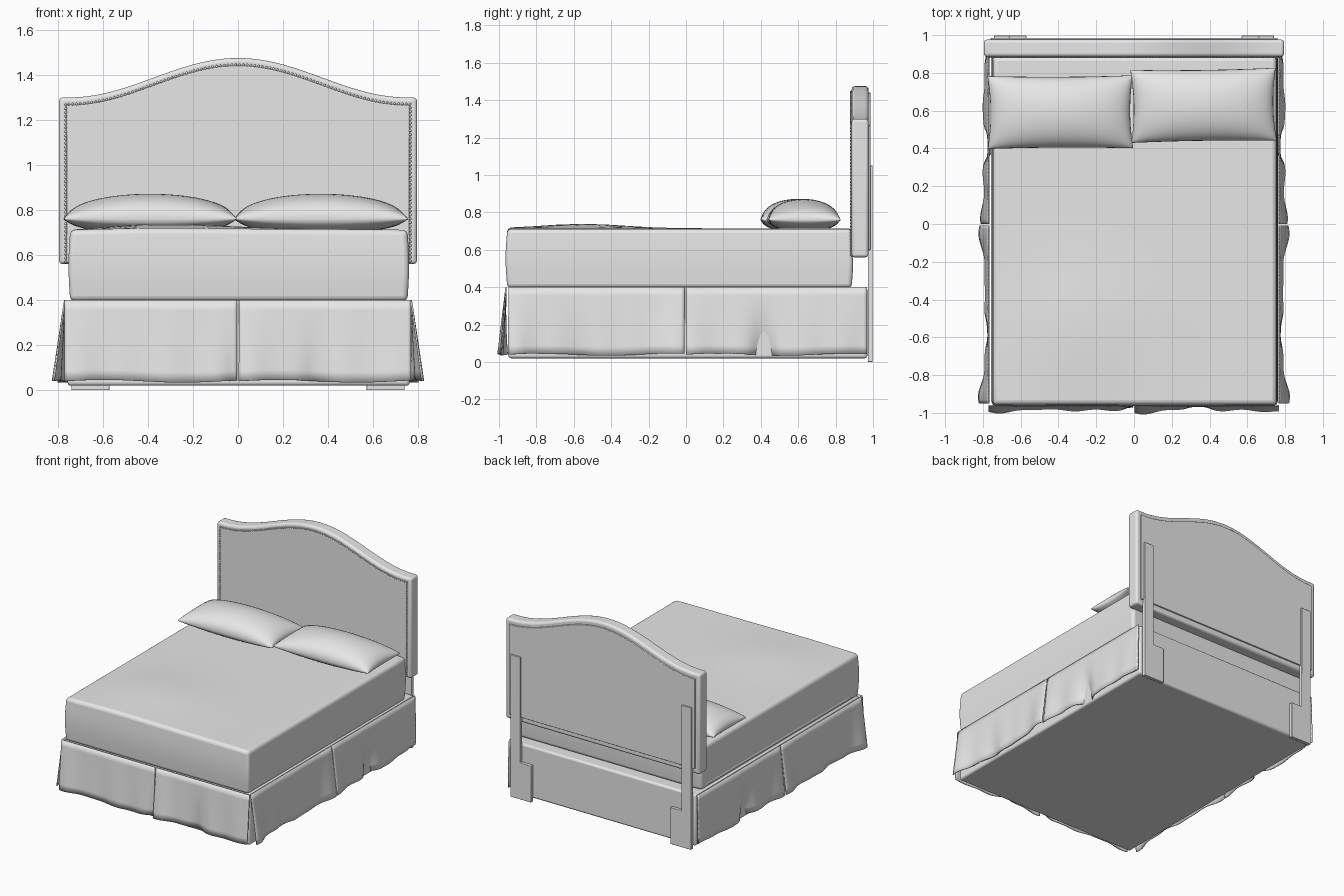
import bpy, bmesh, math
from mathutils import Vector, Matrix

if "Cube" in bpy.data.objects:
    bpy.data.objects.remove(bpy.data.objects["Cube"], do_unlink=True)

grey = bpy.data.materials.new("soft grey")
grey.use_nodes = True
grey.diffuse_color = (0.8, 0.8, 0.8, 1)
grey.node_tree.nodes["Principled BSDF"].inputs["Base Color"].default_value = (0.8, 0.8, 0.8, 1)


def finish(bm, name, bevel=0, segments=3, thickness=0, angle=40):
    bmesh.ops.recalc_face_normals(bm, faces=bm.faces)
    mesh = bpy.data.meshes.new(name)
    bm.to_mesh(mesh)
    bm.free()
    mesh.materials.append(grey)
    ob = bpy.data.objects.new(name, mesh)
    bpy.context.collection.objects.link(ob)
    bpy.ops.object.select_all(action='DESELECT')
    ob.select_set(True)
    bpy.context.view_layer.objects.active = ob
    if thickness:
        mod = ob.modifiers.new("Thickness", 'SOLIDIFY')
        mod.thickness = thickness
        mod.offset = 0
    if bevel:
        mod = ob.modifiers.new("Rounding", 'BEVEL')
        mod.width = bevel
        mod.segments = segments
        mod.limit_method = 'ANGLE'
        mod.angle_limit = math.radians(50)
    bpy.ops.object.shade_smooth_by_angle(angle=math.radians(angle))
    return ob


def block(lo, hi, cuts=0):
    bm = bmesh.new()
    bmesh.ops.create_cube(bm, size=1)
    if cuts:
        bmesh.ops.subdivide_edges(bm, edges=bm.edges[:], cuts=cuts, use_grid_fill=True)
    lo, hi = Vector(lo), Vector(hi)
    for v in bm.verts:
        v.co = (lo + hi) / 2 + v.co * (hi - lo)
    return bm


def bump(d, width):
    return math.exp(-(d / width) ** 2)


# Box base
finish(block((-0.757, -0.95, 0.02), (0.762, 0.97, 0.4)), "box_base", 0.015)

# Mattress with a gently uneven top and soft sides
bm = block((-0.745, -0.955, 0.395), (0.752, 0.885, 0.712), 13)
for v in bm.verts:
    x, y, z = v.co
    t = (z - 0.395) / 0.317
    puff = 0.01 * math.sin(math.pi * t)
    v.co.x += puff * x
    v.co.y += puff * y
    if t > 0.99:
        edge = max(0, 1 - (x / 0.75) ** 4)
        v.co.z += edge * (0.025 * bump(y + 0.55, 0.3) * bump(x + 0.35, 0.4) + 0.003)
finish(bm, "mattress", 0.04, 4, angle=60)


# Bed skirt panels: flared cloth with folds pressed in at the hem
def skirt(name, start, end, out, flares, folds):
    start, end, out = Vector(start), Vector(end), Vector(out)
    nu, nv = 48, 8
    length = (end - start).length
    bm = bmesh.new()
    rows = []
    for j in range(nv + 1):
        t = j / nv
        row = []
        for i in range(nu + 1):
            s = length * i / nu
            push = 0.005 + 0.02 * t + 0.004 * t * math.sin(s * 17) + 0.003 * t * math.sin(s * 31)
            for pos, size in flares:
                push += size * t * bump(s - pos, 0.09)
            for pos, size, width in folds:
                push -= size * t * t * bump(s - pos, width)
            p = start.lerp(end, i / nu) + out * push
            p.z = 0.4 - 0.36 * t + 0.006 * t * math.sin(s * 9)
            row.append(bm.verts.new(p))
        rows.append(row)
    for a, b in zip(rows, rows[1:]):
        for i in range(nu):
            bm.faces.new((a[i], a[i + 1], b[i + 1], b[i]))
    finish(bm, name, thickness=0.007, angle=60)


for side, label in ((1, "left"), (-1, "right")):
    x = side * 0.764
    skirt(label + "_front_side_skirt", (x, -0.95, 0), (x, -0.008, 0), (side, 0, 0),
          [(0.02, 0.03), (0.92, 0.03)], [(0.4, 0.02, 0.08)])
    skirt(label + "_back_side_skirt", (x, 0.0, 0), (x, 0.968, 0), (side, 0, 0),
          [(0.0, 0.02), (0.3, 0.012), (0.6, 0.012)], [(0.42, 0.065, 0.06), (0.9, 0.012, 0.08)])
skirt("front_skirt_right_half", (-0.77, -0.957, 0), (-0.004, -0.957, 0), (0, -1, 0),
      [(0.05, 0.012), (0.7, 0.008)], [(0.76, 0.02, 0.05)])
skirt("front_skirt_left_half", (0.004, -0.957, 0), (0.768, -0.957, 0), (0, -1, 0),
      [(0.03, 0.018), (0.7, 0.012)], [(0.34, 0.022, 0.06)])


# Headboard layers share one arched outline
def crown(x):
    return 1.3 + 0.0875 * (1 + math.cos(math.pi * min(1, abs(x) / 0.75)))


def arch(name, inset, base, front, back, bevel):
    bm = bmesh.new()
    w = 0.795 - inset
    n = 48
    outline = [(w, base), (-w, base)]
    for i in range(n + 1):
        x = -w + 2 * w * i / n
        outline.append((x, crown(x) - inset))
    face = bm.faces.new([bm.verts.new((x, front, z)) for x, z in outline])
    new = bmesh.ops.extrude_face_region(bm, geom=[face])
    moved = [g for g in new["geom"] if isinstance(g, bmesh.types.BMVert)]
    bmesh.ops.translate(bm, verts=moved, vec=(0, back - front, 0))
    finish(bm, name, bevel)


arch("headboard_body", 0, 0.56, 0.886, 0.976, 0.016)
arch("headboard_front_panel", 0.034, 0.565, 0.88, 0.9, 0.005)
arch("headboard_back_panel", 0.035, 0.6, 0.96, 0.986, 0.004)

# Nailhead trim following the headboard edge
path = [(-0.765, 0.57), (-0.765, 1.27)]
path += [(x / 50, crown(x / 50) - 0.03) for x in range(-38, 39)]
path += [(0.765, 1.27), (0.765, 0.57)]
bm = bmesh.new()
step, carry = 0.017, 0
for a, b in zip(path, path[1:]):
    a, b = Vector(a), Vector(b)
    length = (b - a).length
    while carry < length:
        p = a.lerp(b, carry / length)
        place = Matrix.Translation((p.x, 0.882, p.y)) @ Matrix.Diagonal((1, 0.7, 1, 1))
        bmesh.ops.create_icosphere(bm, subdivisions=1, radius=0.0065, matrix=place)
        carry += step
    carry -= length
finish(bm, "nailhead_trim", angle=60)

# Headboard legs: tall post with a wider foot plate
for side, label in ((1, "left"), (-1, "right")):
    bm = bmesh.new()
    shape = ((0.57, 0), (0.74, 0), (0.74, 1.05), (0.66, 1.05), (0.66, 0.27), (0.57, 0.27))
    face = bm.faces.new([bm.verts.new((side * x, 0.972, z)) for x, z in shape])
    new = bmesh.ops.extrude_face_region(bm, geom=[face])
    moved = [g for g in new["geom"] if isinstance(g, bmesh.types.BMVert)]
    bmesh.ops.translate(bm, verts=moved, vec=(0, 0.026, 0))
    finish(bm, label + "_headboard_leg", 0.003, 2)


# Pillows: two puffed sheets welded along a seam
def pillow(name, cx, cy, turn):
    bm = bmesh.new()
    for up in (1, -1):
        made = bmesh.ops.create_grid(bm, x_segments=28, y_segments=20, size=1)
        for v in made["verts"]:
            u, w = v.co.x, v.co.y
            u, w = math.sin(u * math.pi / 2), math.sin(w * math.pi / 2)
            fill = (max(0, 1 - u * u) * max(0, 1 - w * w)) ** 0.45
            x = 0.385 * u * (1 - 0.04 * (1 - w * w))
            y = 0.193 * w * (1 - 0.03 * (1 - u * u))
            height = 0.112 * fill if up > 0 else -min(0.05, 0.065 * fill)
            v.co = (x, y, 0.76 + height)
    bmesh.ops.remove_doubles(bm, verts=bm.verts, dist=0.0002)
    bmesh.ops.rotate(bm, verts=bm.verts, matrix=Matrix.Rotation(turn, 3, 'Z'))
    bmesh.ops.translate(bm, verts=bm.verts, vec=(cx, cy, 0))
    finish(bm, name, angle=70)


pillow("right_pillow", -0.39, 0.592, 0.005)
pillow("left_pillow", 0.368, 0.628, 0.015)
